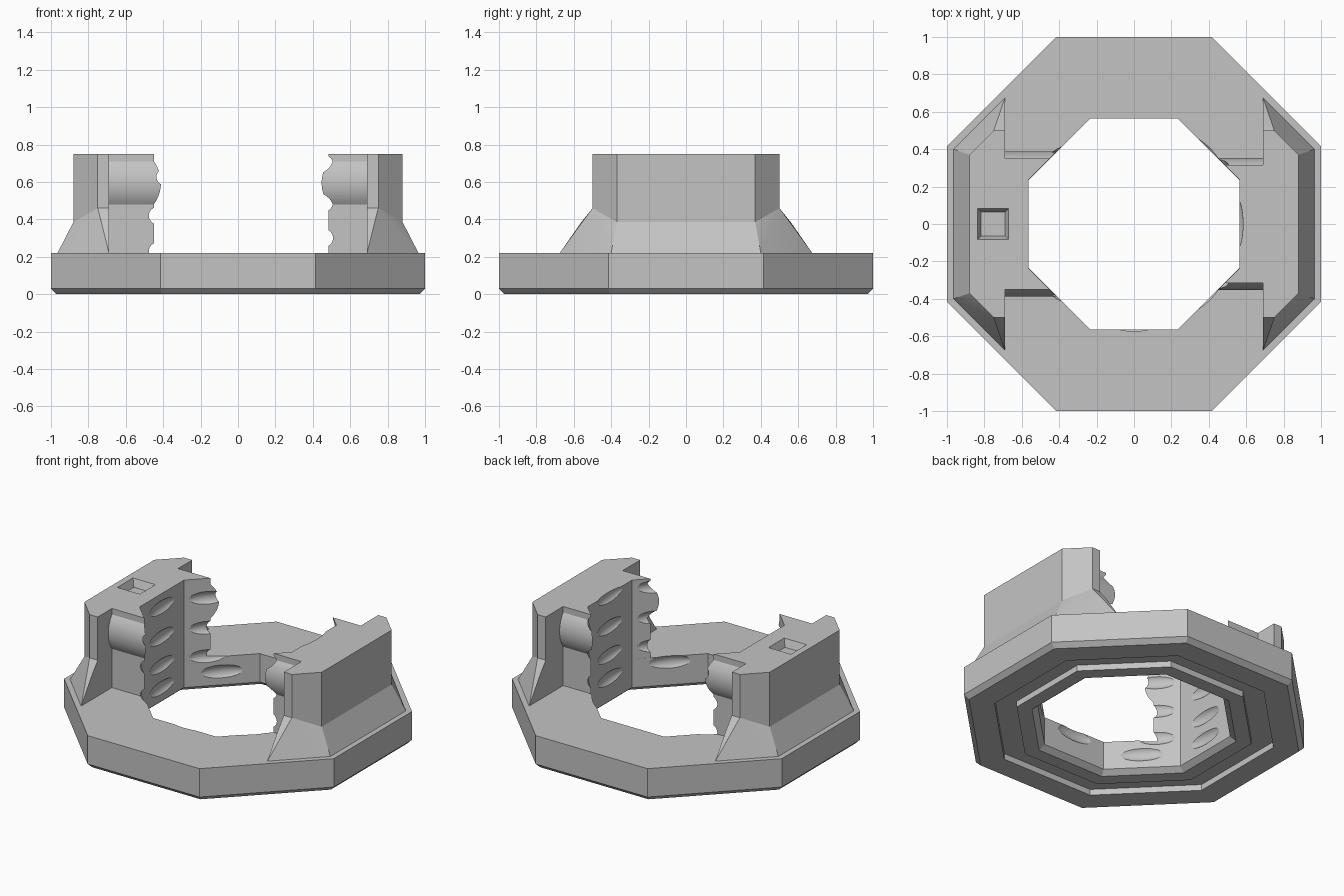
import bpy, bmesh, math
from mathutils import Matrix, Vector

cube = bpy.data.objects.get("Cube")
if cube:
    bpy.data.objects.remove(cube, do_unlink=True)

GREY = (0.55, 0.55, 0.55, 1)
mat = bpy.data.materials.new("stone_grey")
mat.use_nodes = True
mat.diffuse_color = GREY
mat.node_tree.nodes["Principled BSDF"].inputs["Base Color"].default_value = GREY

HOLE, BASE_TOP, TOP = 0.565, 0.22, 0.75
CORNER = 0.235 + HOLE          # x + y along the diagonal walls of the opening


def finish(bm, name):
    bmesh.ops.recalc_face_normals(bm, faces=bm.faces)
    mesh = bpy.data.meshes.new(name)
    bm.to_mesh(mesh)
    bm.free()
    mesh.materials.append(mat)
    ob = bpy.data.objects.new(name, mesh)
    bpy.context.collection.objects.link(ob)
    return ob


def loft(name, lower, upper):
    """Solid between two matching loops of points."""
    bm = bmesh.new()
    a = [bm.verts.new(p) for p in lower]
    b = [bm.verts.new(p) for p in upper]
    n = len(a)
    bm.faces.new(a)
    bm.faces.new(b)
    for i in range(n):
        j = (i + 1) % n
        bm.faces.new((a[i], a[j], b[j], b[i]))
    return finish(bm, name)


def hull(name, points):
    bm = bmesh.new()
    for p in points:
        bm.verts.new(p)
    bmesh.ops.convex_hull(bm, input=bm.verts)
    bmesh.ops.dissolve_limit(bm, angle_limit=0.01, verts=bm.verts, edges=bm.edges)
    return finish(bm, name)


def cut(ob, cutter):
    mod = ob.modifiers.new("cut", "BOOLEAN")
    mod.operation, mod.solver, mod.object = "DIFFERENCE", "EXACT", cutter
    bpy.ops.object.select_all(action="DESELECT")
    bpy.context.view_layer.objects.active = ob
    ob.select_set(True)
    bpy.ops.object.modifier_apply(modifier=mod.name)


# Octagonal ring with chamfered lower rims and a groove underneath
def base_ring():
    profile = [(HOLE, .03), (.6, 0), (.69, 0), (.69, .04), (.82, .04), (.82, 0),
               (.97, 0), (1, .03), (1, BASE_TOP), (HOLE, BASE_TOP)]
    bm = bmesh.new()
    rings = []
    for k in range(8):
        turn = Matrix.Rotation(math.radians(22.5 + 45 * k), 3, "Z")
        rings.append([bm.verts.new(turn @ Vector((r / math.cos(math.pi / 8), 0, z)))
                      for r, z in profile])
    n = len(profile)
    for k in range(8):
        a, b = rings[k], rings[(k + 1) % 8]
        for i in range(n):
            j = (i + 1) % n
            bm.faces.new((a[i], b[i], b[j], a[j]))
    return finish(bm, "base_ring")


# Tower: stepped upright, flared foot and two rounded side ribs
def tower(side, s, wall):
    half = [(.88, .37), (.75, .5), (.69, .5), (.69, wall), (CORNER - wall, wall),
            (HOLE, CORNER - HOLE)]
    outline = half + [(x, -y) for x, y in reversed(half)]
    parts = [loft(side + "_tower", [(s * x, y, BASE_TOP) for x, y in outline],
                  [(s * x, y, TOP) for x, y in outline])]
    foot = [(.69, .675, BASE_TOP), (.965, .4, BASE_TOP), (.69, .56, .385),
            (.88, .37, .385), (.69, .5, .46), (.75, .5, .46)]
    parts.append(hull(side + "_tower_foot",
                      [(s * x, m * y, z) for x, y, z in foot for m in (-1, 1)]))
    rise, chord, mid = .038, .115, .595
    radius = (chord ** 2 + rise ** 2) / (2 * rise)
    sweep = math.asin(chord / radius)
    for m, end in ((-1, "front"), (1, "back")):
        arc = []
        for i in range(13):
            a = sweep * (i / 6 - 1)
            arc.append((wall + rise - radius * (1 - math.cos(a)), mid + radius * math.sin(a)))
        parts.append(loft(f"{side}_{end}_rib", [(s * .69, m * y, z) for y, z in arc],
                          [(s * (CORNER - y), m * y, z) for y, z in arc]))
    return parts


# Shallow oval hollows worn into the walls of the opening
def hollows():
    bm = bmesh.new()

    def hollow(k, shift, z, width):
        place = (Matrix.Rotation(math.radians(45 * k), 4, "Z")
                 @ Matrix.Translation((HOLE - .02, shift, z))
                 @ Matrix.Diagonal((.04, width, .05, 1)))
        bmesh.ops.create_uvsphere(bm, u_segments=28, v_segments=14, radius=1, matrix=place)

    for k in range(8):
        a = math.radians(45 * k)
        hollow(k, 0, .185 if k in (0, 1, 6, 7) else .12, .15)
        rows = (.34, .53, .735) if math.cos(a) > 0 else (.27, .46, .66)
        if k % 2:
            shift = -math.copysign(.09, math.cos(a) * math.sin(a))
            for z in rows:
                hollow(k, shift, z - .04, .13)
        elif k % 4 == 0:
            for z in rows:
                hollow(k, 0, z, .15)
    ob = finish(bm, "hollow_cutter")
    ob.hide_render = True
    return ob


ring = base_ring()
right = tower("right", -1, .35)
left = tower("left", 1, .315)

# Square tapered socket in the top of one tower
def square(r, z):
    return [(-.753 + r * x, r * y, z) for x, y in ((-1, -1), (1, -1), (1, 1), (-1, 1))]


socket = loft("socket_cutter", square(.064, TOP - .05), square(.084, TOP + .002))
socket.hide_render = True
cut(right[0], socket)

cutter = hollows()
for ob in [ring, right[0], left[0]] + right[2:] + left[2:]:
    cut(ob, cutter)
for helper in (socket, cutter):
    bpy.data.objects.remove(helper, do_unlink=True)

# Smooth the curved ribs and hollows, keep the corners sharp
bpy.ops.object.select_all(action="DESELECT")
for ob in [ring] + right + left:
    ob.select_set(True)
bpy.context.view_layer.objects.active = ring
bpy.ops.object.shade_smooth_by_angle(angle=math.radians(20))
